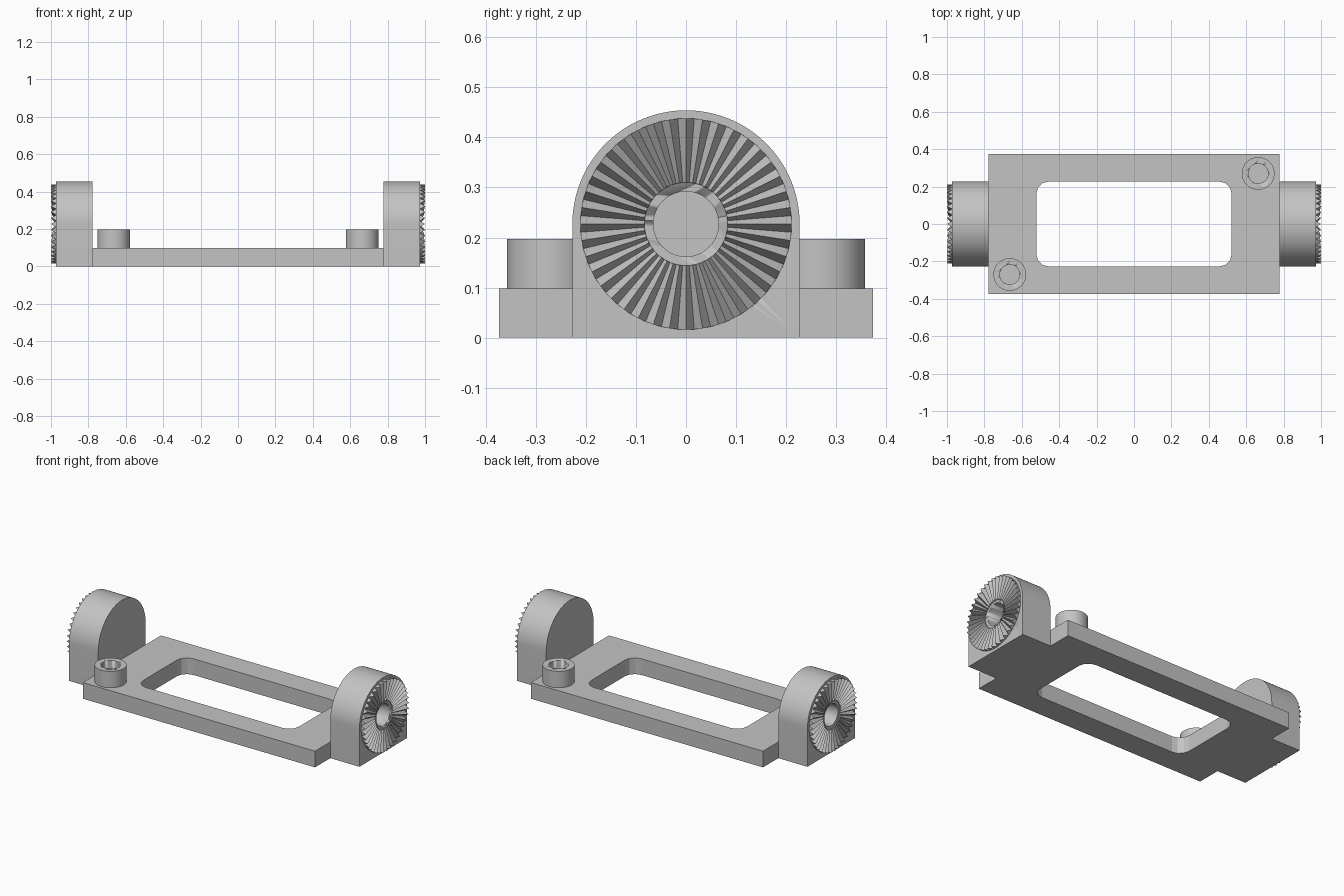
import bpy, bmesh
from math import sin, cos, pi, radians

cube = bpy.data.objects.get("Cube")
if cube:
    bpy.data.objects.remove(cube, do_unlink=True)

grey = bpy.data.materials.new("plain grey")
grey.use_nodes = True
colour = (0.55, 0.55, 0.55, 1)
grey.diffuse_color = colour
grey.node_tree.nodes["Principled BSDF"].inputs["Base Color"].default_value = colour


def finish(name, bm, smooth=True):
    bmesh.ops.recalc_face_normals(bm, faces=bm.faces)
    mesh = bpy.data.meshes.new(name)
    bm.to_mesh(mesh)
    bm.free()
    mesh.materials.append(grey)
    obj = bpy.data.objects.new(name, mesh)
    bpy.context.collection.objects.link(obj)
    if smooth:
        activate(obj)
        bpy.ops.object.shade_smooth_by_angle(angle=radians(25))
    return obj


def activate(obj):
    bpy.ops.object.select_all(action='DESELECT')
    obj.select_set(True)
    bpy.context.view_layer.objects.active = obj


def arc(cx, cy, r, start, end, steps):
    angles = [radians(start + (end - start) * i / steps) for i in range(steps + 1)]
    return [(cx + r * cos(a), cy + r * sin(a)) for a in angles]


def prism(name, outline, low, high, along_x=False, smooth=True):
    """Extrude a 2D outline along z, or along x when it lies in the y-z plane."""
    bm = bmesh.new()
    place = (lambda p, h: (h, *p)) if along_x else (lambda p, h: (*p, h))
    face = bm.faces.new([bm.verts.new(place(p, low)) for p in outline])
    new = bmesh.ops.extrude_face_region(bm, geom=[face])["geom"]
    move = place((0, 0), high - low)
    bmesh.ops.translate(bm, vec=move, verts=[v for v in new if isinstance(v, bmesh.types.BMVert)])
    return finish(name, bm, smooth)


def cut(obj, cutter):
    mod = obj.modifiers.new("cut", 'BOOLEAN')
    mod.operation = 'DIFFERENCE'
    mod.solver = 'EXACT'
    mod.object = cutter
    activate(obj)
    bpy.ops.object.modifier_apply(modifier=mod.name)
    bpy.data.objects.remove(cutter, do_unlink=True)


def circle(cx, cy, r, steps=64):
    return arc(cx, cy, r, 0, 360, steps)[:-1]


# Base plate with a round-cornered window
X, Y, T = 0.777, 0.373, 0.098
plate = prism("base_plate", [(-X, -Y), (X, -Y), (X, Y), (-X, Y)], 0, T, smooth=False)
wx, wy, wr = 0.522, 0.227, 0.065
window = []
for i, (sx, sy) in enumerate([(1, 1), (-1, 1), (-1, -1), (1, -1)]):
    window += arc(sx * (wx - wr), sy * (wy - wr), wr, 90 * i, 90 * i + 90, 3)
cut(plate, prism("window_cutter", window, -0.1, 0.3, smooth=False))

# Hollow bosses on opposite corners
for side, name in ((1, "left_rear_boss"), (-1, "right_front_boss")):
    cx, cy = side * 0.664, side * 0.27
    boss = prism(name, circle(cx, cy, 0.0875), T, 0.197)
    cut(boss, prism("boss_cutter", circle(cx, cy, 0.053), T + 0.002, 0.3))

# Arched end lugs with a blind socket, and their rings of radial teeth
R, FACE, TIP = 0.227, 0.972, 1.0
TEETH, INNER, OUTER = 40, 0.083, 0.211
for side, name in ((1, "left"), (-1, "right")):
    outline = [(-R, 0), (R, 0)] + arc(0, R, R, 0, 180, 48)
    lug = prism(name + "_lug", outline, side * X, side * FACE, along_x=True)
    cut(lug, prism("socket_cutter", circle(0, R, 0.065), side * 0.87, side * 1.1, along_x=True))

    bm = bmesh.new()

    def point(r, angle, height):
        return bm.verts.new((side * (FACE + height), r * cos(angle), R + r * sin(angle)))

    half = pi / TEETH
    for i in range(TEETH):
        a = 2 * half * i
        # each tooth tapers towards the socket
        inner, outer = [[point(r, a - half, 0), point(r, a, (TIP - FACE) * r / OUTER),
                         point(r, a + half, 0)] for r in (INNER, OUTER)]
        bm.faces.new(inner)
        bm.faces.new(outer)
        for j in range(3):
            k = (j + 1) % 3
            bm.faces.new((inner[j], inner[k], outer[k], outer[j]))
    finish(name + "_tooth_ring", bm, smooth=False)
